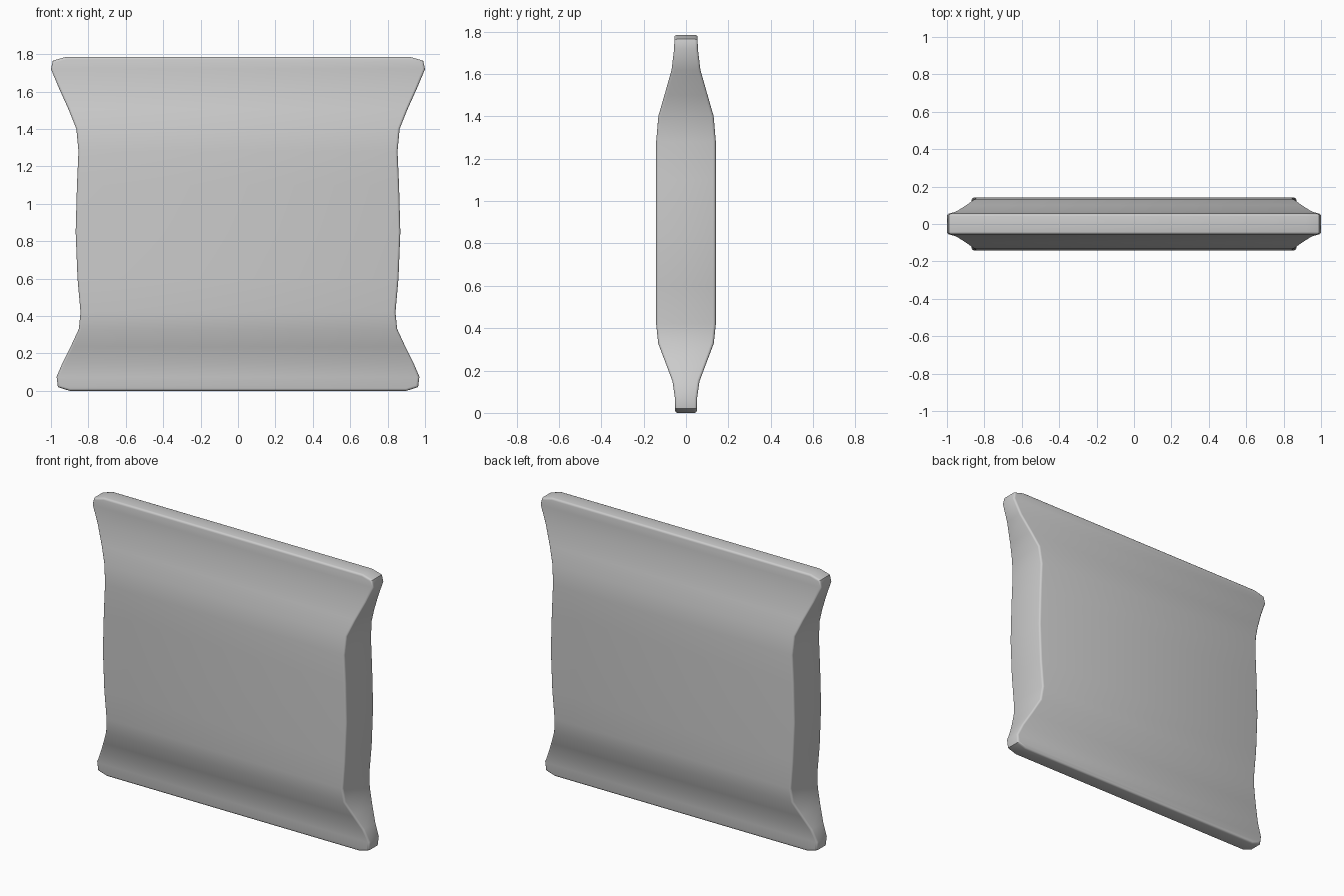
import bpy, bmesh

if "Cube" in bpy.data.objects:
    bpy.data.objects.remove(bpy.data.objects["Cube"])

# Panel stations: height, half width, half thickness
STATIONS = [
    (0.000, 0.900, 0.052), (0.020, 0.963, 0.052), (0.075, 0.970, 0.053),
    (0.150, 0.938, 0.064), (0.240, 0.893, 0.098), (0.330, 0.851, 0.132),
    (0.420, 0.842, 0.141), (0.600, 0.858, 0.141), (0.850, 0.868, 0.141),
    (1.100, 0.861, 0.141), (1.280, 0.853, 0.141), (1.400, 0.864, 0.131),
    (1.500, 0.904, 0.102), (1.620, 0.958, 0.068), (1.720, 1.000, 0.056),
    (1.765, 0.990, 0.055), (1.785, 0.920, 0.055),
]


def loft_panel(name, stations):
    bm = bmesh.new()
    rings = [[bm.verts.new((sx * w, sy * t, z))
              for sx, sy in ((-1, -1), (1, -1), (1, 1), (-1, 1))]
             for z, w, t in stations]
    bm.faces.new(rings[0][::-1])
    bm.faces.new(rings[-1])
    for a, b in zip(rings, rings[1:]):
        for i in range(4):
            j = (i + 1) % 4
            bm.faces.new((a[i], a[j], b[j], b[i]))
    bmesh.ops.recalc_face_normals(bm, faces=bm.faces[:])
    # Rounded rim around the broad front and back faces
    rim = [e for r in rings for e in r[0].link_edges]
    rim = set(rim + [e for r in rings for v in r[1:] for e in v.link_edges])
    ends = {v for r in (rings[0], rings[-1]) for v in r}

    def on_rim(e):
        a, b = e.verts
        if abs(a.co.z - b.co.z) > 1e-5:
            return True
        return a in ends and abs(a.co.y - b.co.y) < 1e-5
    bmesh.ops.bevel(bm, geom=[e for e in rim if on_rim(e)], offset=0.013,
                    offset_type='OFFSET', segments=3, profile=0.5,
                    affect='EDGES', clamp_overlap=True)
    mesh = bpy.data.meshes.new(name)
    bm.to_mesh(mesh)
    bm.free()
    obj = bpy.data.objects.new(name, mesh)
    bpy.context.collection.objects.link(obj)
    bpy.context.view_layer.objects.active = obj
    obj.select_set(True)
    bpy.ops.object.shade_smooth_by_angle(angle=0.7)
    return obj


# Flared, tapered panel
loft_panel("flared_panel", STATIONS)
